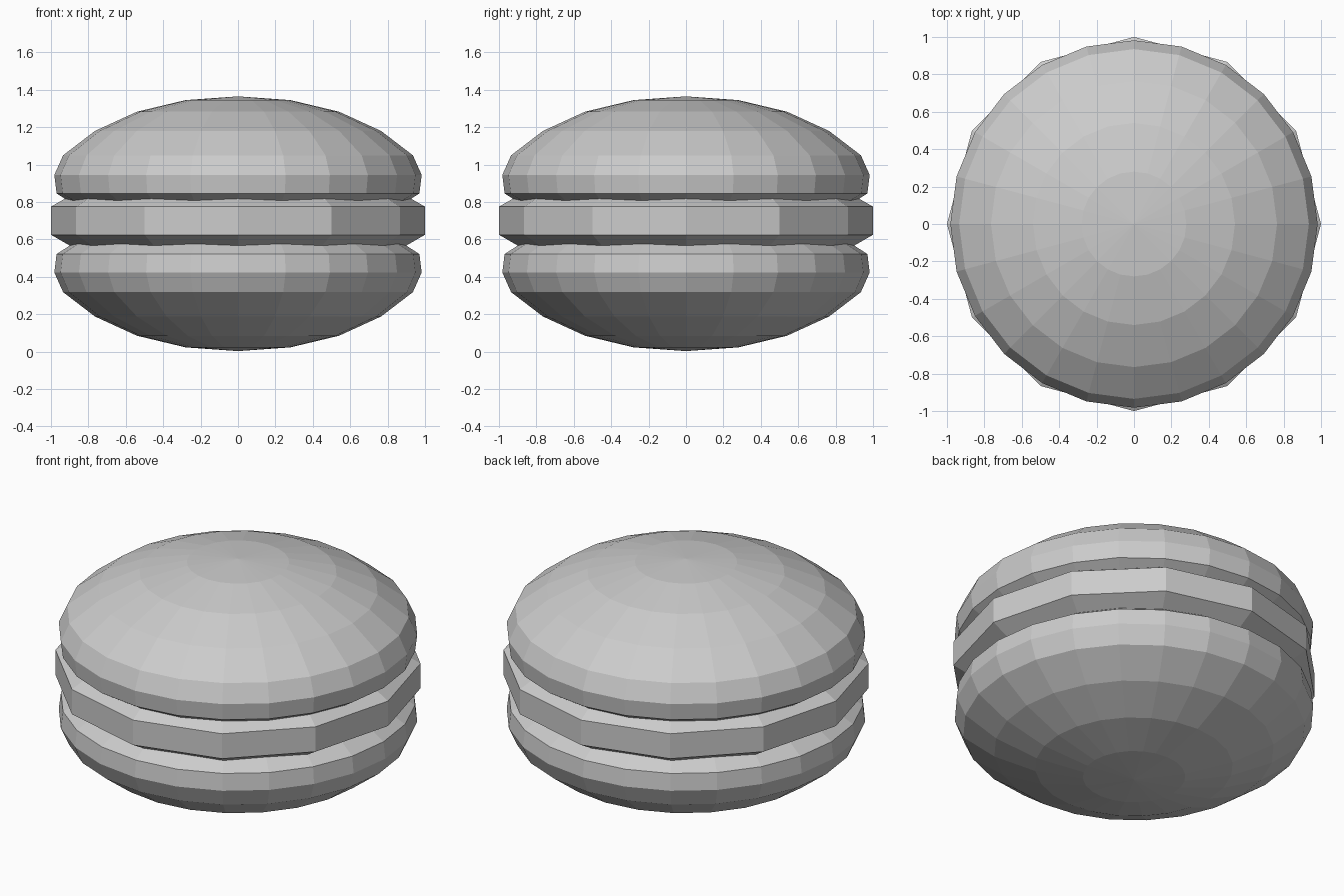
import bpy, bmesh, math

if "Cube" in bpy.data.objects:
    bpy.data.objects.remove(bpy.data.objects["Cube"])


def lathe(name, profile, sides):
    """Turn an (r, z) profile around the z axis; r = 0 makes a pole."""
    bm = bmesh.new()
    rings = []
    for r, z in profile:
        if r == 0:
            rings.append([bm.verts.new((0, 0, z))] * sides)
        else:
            rings.append([bm.verts.new((r * math.cos(2 * math.pi * i / sides),
                                        r * math.sin(2 * math.pi * i / sides), z))
                          for i in range(sides)])
    for a, b in zip(rings, rings[1:]):
        for i in range(sides):
            j = (i + 1) % sides
            corners = list(dict.fromkeys((a[i], a[j], b[j], b[i])))
            bm.faces.new(corners)
    # Flat caps on open ends
    for ring in (rings[0], rings[-1]):
        if ring[0] is not ring[1]:
            bm.faces.new(ring)
    bmesh.ops.recalc_face_normals(bm, faces=bm.faces)
    mesh = bpy.data.meshes.new(name)
    bm.to_mesh(mesh)
    bm.free()
    obj = bpy.data.objects.new(name, mesh)
    bpy.context.collection.objects.link(obj)
    return obj


# Domed biscuit shells, the lower one a mirror of the upper
MID = 0.684
shell = [(0, 1.365), (0.28, 1.345), (0.54, 1.283), (0.765, 1.18),
         (0.935, 1.05), (0.982, 0.945), (0.97, 0.846), (0.87, 0.782)]
lathe("top_shell", shell, 24)
lathe("bottom_shell", [(r, 2 * MID - z) for r, z in shell], 24)

# Chunky filling disc with bevelled rims
lathe("filling", [(0.87, 0.85), (1.0, 0.775), (1.0, 0.625), (0.87, 0.55)], 12)
